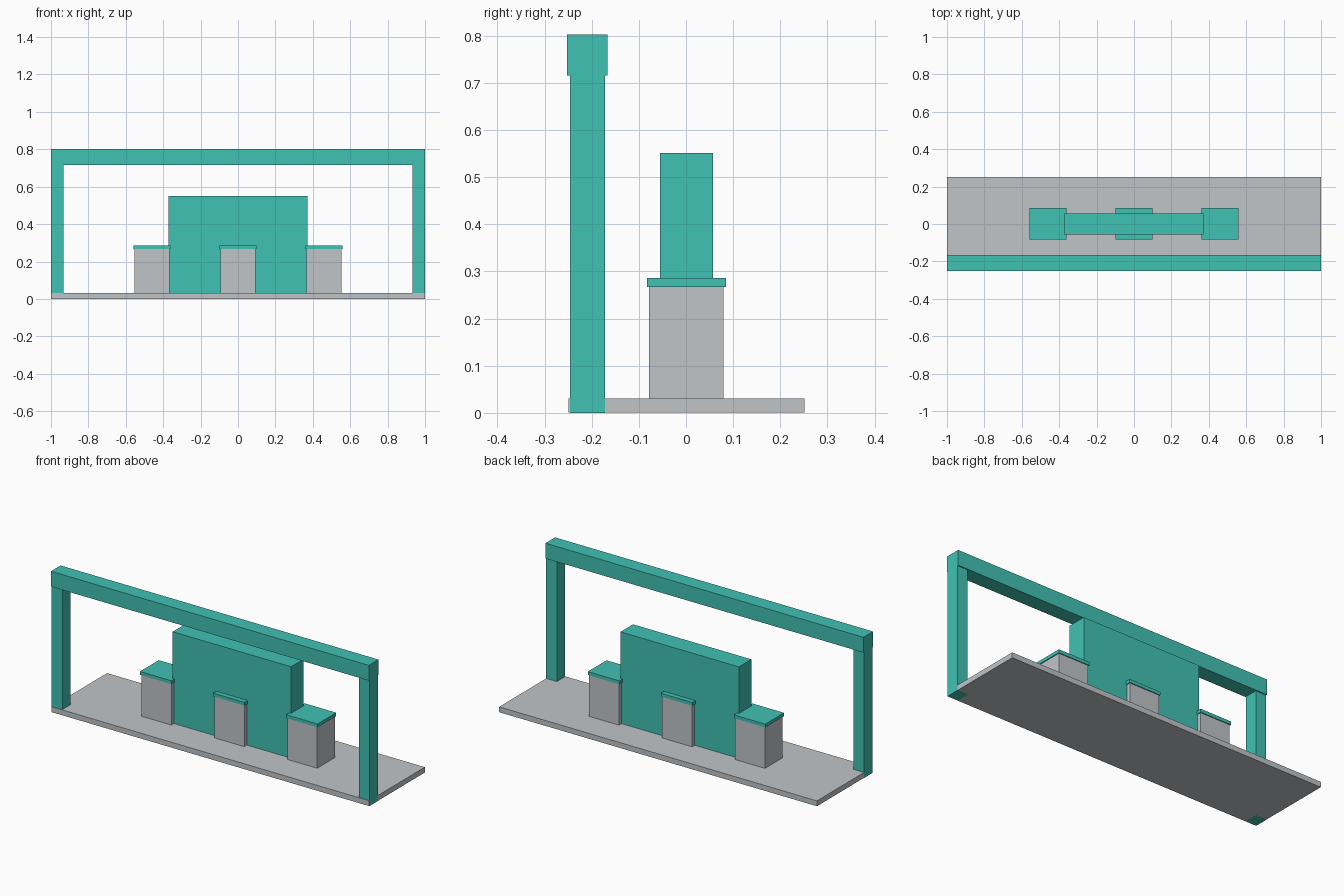
import bpy
import bmesh
from mathutils import Vector

cube = bpy.data.objects.get("Cube")
if cube:
    bpy.data.objects.remove(cube)


def make_material(name, rgb):
    mat = bpy.data.materials.new(name)
    mat.use_nodes = True
    mat.diffuse_color = (*rgb, 1)
    mat.node_tree.nodes["Principled BSDF"].inputs["Base Color"].default_value = (*rgb, 1)
    return mat


TEAL = make_material("teal", (0.053, 0.539, 0.456))
GREY = make_material("light_grey", (0.527, 0.558, 0.584))


def box(name, low, high, mat):
    """Axis-aligned box between two opposite corners."""
    low, high = Vector(low), Vector(high)
    bm = bmesh.new()
    bmesh.ops.create_cube(bm, size=1)
    bmesh.ops.scale(bm, vec=high - low, verts=bm.verts)
    bmesh.ops.translate(bm, vec=(low + high) / 2, verts=bm.verts)
    mesh = bpy.data.meshes.new(name)
    bm.to_mesh(mesh)
    bm.free()
    mesh.materials.append(mat)
    obj = bpy.data.objects.new(name, mesh)
    bpy.context.collection.objects.link(obj)
    return obj


BASE_TOP = 0.031
PLINTH_TOP = 0.267
BEAM_BOTTOM = 0.715
MID_Y = 0.001

# Ground slab, a hair inside the posts so their outer faces stay visible
box("base_slab", (-0.9995, -0.249, 0.0005), (0.9995, 0.251, BASE_TOP), GREY)

# Gantry along the front edge: two posts and a thicker beam
for side, x0, x1 in (("right", -1, -0.933), ("left", 0.933, 1)):
    box(side + "_post", (x0, -0.246, 0), (x1, -0.172, BEAM_BOTTOM), TEAL)
box("top_beam", (-1, -0.252, BEAM_BOTTOM), (1, -0.166, 0.802), TEAL)

# Central wall panel
box("wall_panel", (-0.372, MID_Y - 0.056, BASE_TOP), (0.372, MID_Y + 0.056, 0.551), TEAL)

# Three plinths with overhanging caps
for side, x in (("right", -0.459), ("middle", 0), ("left", 0.459)):
    for part, half_x, half_y, z0, z1, mat in (
            ("plinth", 0.094, 0.079, BASE_TOP, PLINTH_TOP, GREY),
            ("cap", 0.099, 0.084, PLINTH_TOP, 0.286, TEAL)):
        box(f"{side}_{part}", (x - half_x, MID_Y - half_y, z0),
            (x + half_x, MID_Y + half_y, z1), mat)
